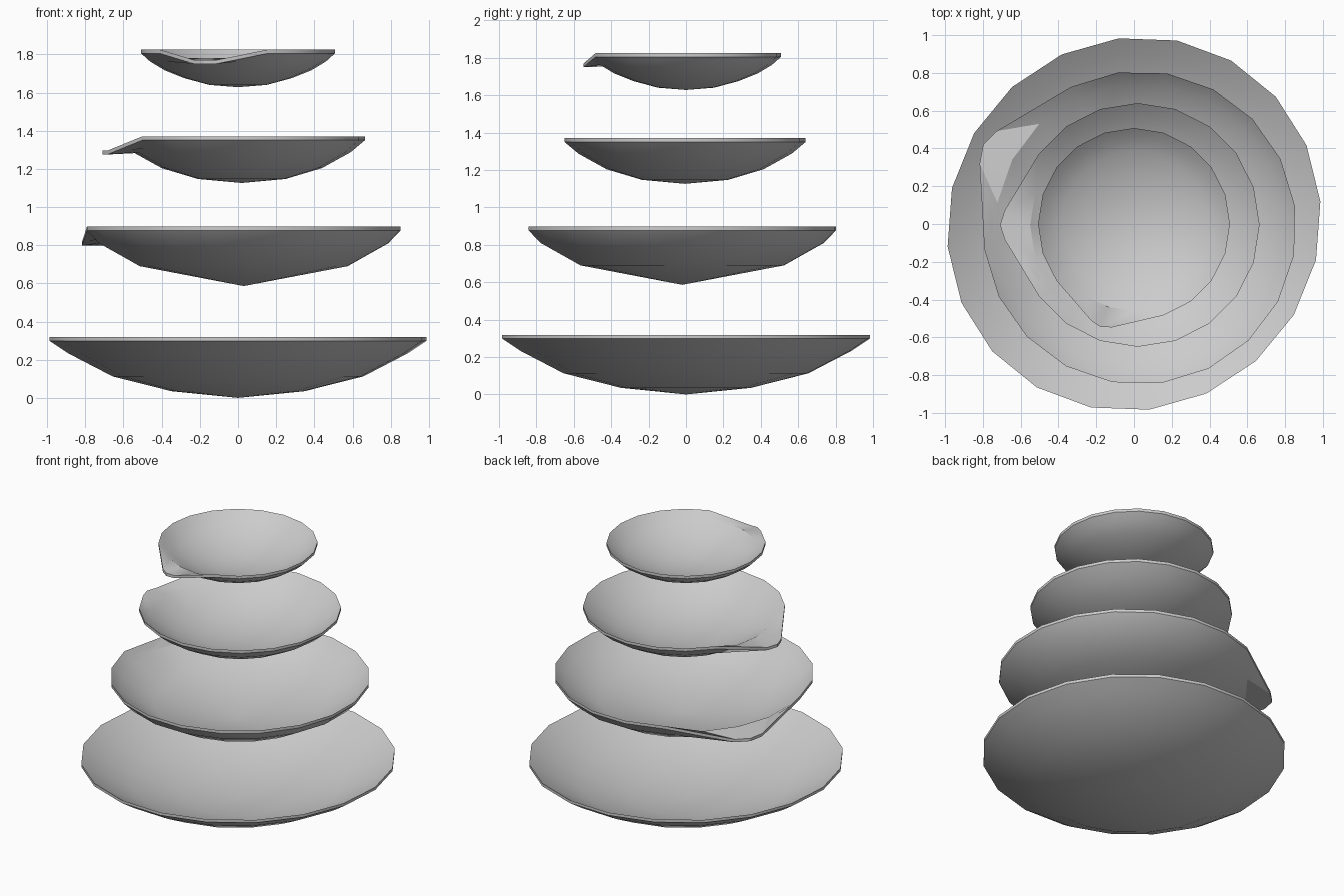
import bpy, bmesh
from math import sin, cos, radians

SIDES = 20
WALL = 0.02

if "Cube" in bpy.data.objects:
    bpy.data.objects.remove(bpy.data.objects["Cube"], do_unlink=True)

grey = bpy.data.materials.new("light_grey")
grey.use_nodes = True
colour = (0.6, 0.6, 0.6, 1)
grey.diffuse_color = colour
grey.node_tree.nodes["Principled BSDF"].inputs["Base Color"].default_value = colour


def bowl(name, centre, profile, phase, spout=None):
    """Thin lathed bowl; profile runs from centre to rim, spout is a side index."""
    bm = bmesh.new()
    step = 360 / SIDES

    def point(r, k):
        return (centre[0] + r * cos(radians(k * step + phase[0])),
                centre[1] + r * sin(radians(k * step + phase[1])))

    def skin(lift, flip):
        tip = bm.verts.new((*centre, profile[0][1] + lift))
        rings = []
        for r, z in profile[1:]:
            rings.append([bm.verts.new((*point(r, k), z + lift)) for k in range(SIDES)])
        # Pinch three rim points together, pull them out and down
        if spout is not None:
            rim, lip_z = profile[-1][0], profile[-2][1] - 0.012
            for k in (-1, 0, 1):
                x, y = point(rim * (1.13 if k == 0 else 1.10), spout + k * 0.34)
                rings[-1][spout + k].co = (x, y, lip_z + lift)
        for i in range(SIDES):
            j = (i + 1) % SIDES
            faces = [(tip, rings[0][j], rings[0][i])]
            faces += [(a[i], a[j], b[j], b[i]) for a, b in zip(rings, rings[1:])]
            for f in faces:
                bm.faces.new(f[::-1] if flip else f)
        return rings[-1]

    # Outside, inside and the band joining them at the rim
    low, high = skin(0, False), skin(WALL, True)
    for i in range(SIDES):
        j = (i + 1) % SIDES
        bm.faces.new((low[i], low[j], high[j], high[i]))
    bmesh.ops.recalc_face_normals(bm, faces=bm.faces)
    mesh = bpy.data.meshes.new(name)
    bm.to_mesh(mesh)
    bm.free()
    mesh.materials.append(grey)
    obj = bpy.data.objects.new(name, mesh)
    bpy.context.collection.objects.link(obj)
    bpy.ops.object.select_all(action="DESELECT")
    obj.select_set(True)
    bpy.context.view_layer.objects.active = obj
    bpy.ops.object.shade_smooth_by_angle(angle=radians(30))


# Stack from the widest basin up to the smallest bowl
bowl("bottom_basin", (0, 0),
     [(0, 0), (0.35, 0.035), (0.66, 0.113), (0.89, 0.232), (0.99, 0.298)], (4.7, 6.9))
bowl("lower_bowl", (0.03, -0.02),
     [(0, 0.586), (0.55, 0.69), (0.765, 0.81), (0.83, 0.877)], (8, 8), spout=8)
bowl("upper_bowl", (0.02, -0.005),
     [(0, 1.126), (0.23, 1.147), (0.42, 1.204), (0.57, 1.287), (0.645, 1.35)], (0, 0), spout=10)
bowl("top_bowl", (0, 0),
     [(0, 1.628), (0.15, 1.64), (0.28, 1.675), (0.385, 1.717), (0.46, 1.762), (0.508, 1.805)],
     (0, 0), spout=14)
